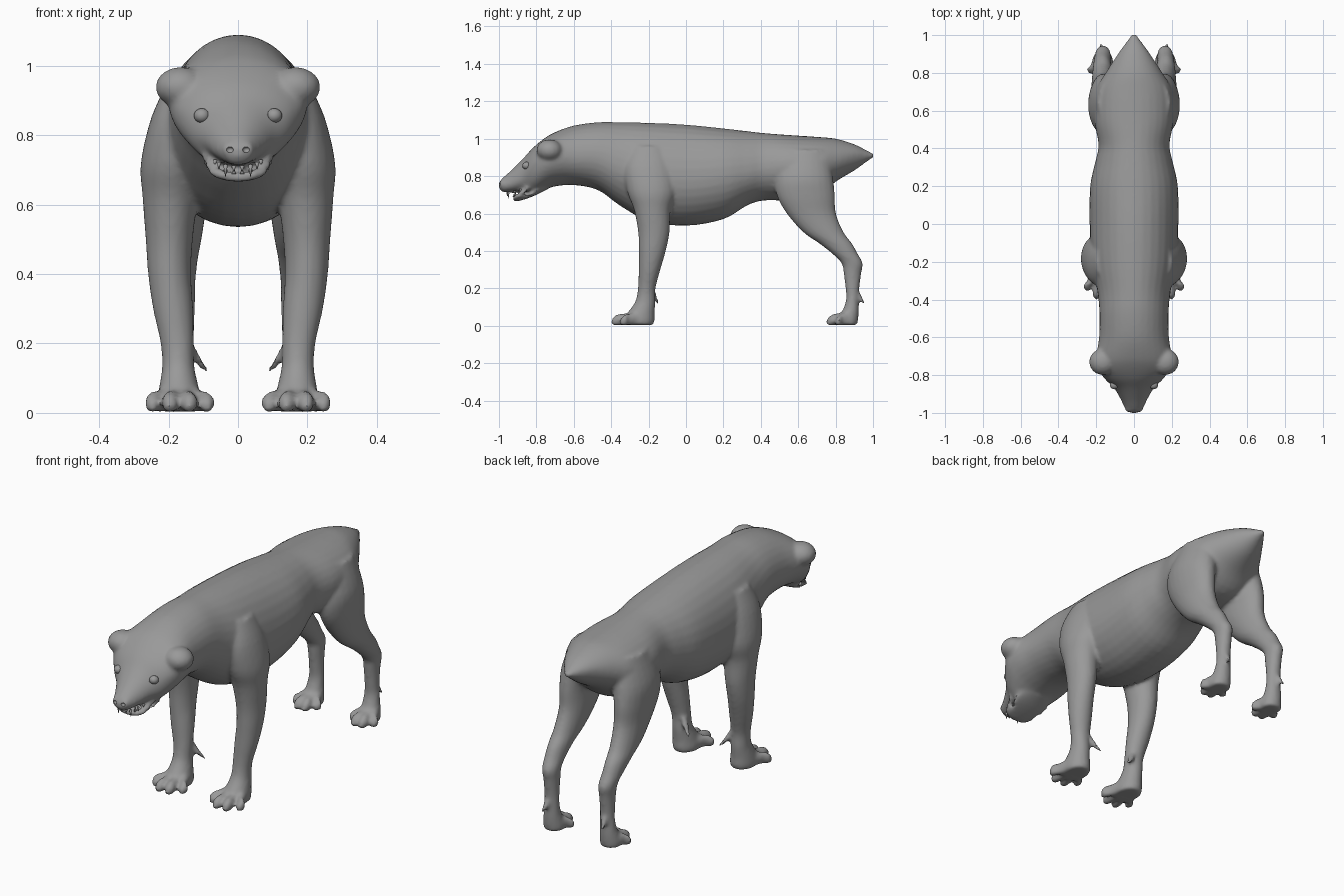
import bpy, bmesh, math
from mathutils import Matrix, Vector

cube = bpy.data.objects.get("Cube")
if cube:
    bpy.data.objects.remove(cube, do_unlink=True)

grey = bpy.data.materials.new("matte_grey")
grey.use_nodes = True
GREY = (0.32, 0.32, 0.32, 1)
grey.diffuse_color = GREY
grey.node_tree.nodes["Principled BSDF"].inputs["Base Color"].default_value = GREY
SIDES = (1, -1)


def spline(stations, steps=4):
    """Smooth curve through the stations, every value interpolated."""
    pts = [Vector(s) for s in stations]
    out = []
    for i in range(len(pts) - 1):
        a, b = pts[max(i - 1, 0)], pts[i]
        c, d = pts[i + 1], pts[min(i + 2, len(pts) - 1)]
        for k in range(steps):
            t = k / steps
            out.append(0.5 * (2 * b + (c - a) * t + (2 * a - 5 * b + 4 * c - d) * t * t
                              + (3 * b - a - 3 * c + d) * t ** 3))
    return out + [pts[-1]]


def loft(bm, rings):
    rows = [[bm.verts.new(p) for p in ring] for ring in rings]
    n = len(rows[0])
    for a, b in zip(rows, rows[1:]):
        for i in range(n):
            j = (i + 1) % n
            bm.faces.new((a[i], a[j], b[j], b[i]))
    bm.faces.new(rows[0])
    bm.faces.new(rows[-1])


def circle(n=24):
    return [(math.cos(2 * math.pi * i / n), math.sin(2 * math.pi * i / n)) for i in range(n)]


def trunk(bm, stations):
    """Stations: y, top, bottom, half width, height of the widest point."""
    loft(bm, [[(w * c, y, m + s * ((top - m) if s > 0 else (m - low))) for c, s in circle(32)]
              for y, top, low, w, m in spline(stations)])


def limb(bm, side, stations):
    """Level rings. Stations: x, y, z, x radius, y radius."""
    loft(bm, [[(side * (x + rx * c), y + ry * s, z) for c, s in circle()]
              for x, y, z, rx, ry in spline(stations)])


def toe(bm, side, stations):
    """Upright rings along y. Stations: x, y, z, x radius, z radius."""
    loft(bm, [[(side * (x + rx * c), y, max(0, z + rz * s)) for c, s in circle(16)]
              for x, y, z, rx, rz in spline(stations)])


def ball(bm, centre, radii):
    bmesh.ops.create_uvsphere(bm, u_segments=20, v_segments=14, radius=1,
                              matrix=Matrix.Translation(centre) @ Matrix.Diagonal((*radii, 1)))


def make(name, bm):
    bmesh.ops.recalc_face_normals(bm, faces=bm.faces[:])
    mesh = bpy.data.meshes.new(name)
    bm.to_mesh(mesh)
    bm.free()
    mesh.materials.append(grey)
    for p in mesh.polygons:
        p.use_smooth = True
    obj = bpy.data.objects.new(name, mesh)
    bpy.context.collection.objects.link(obj)
    return obj


# Head, neck, torso and stub tail
body_bm = bmesh.new()
trunk(body_bm, [
    (-1.0, .765, .735, .018, .75), (-.98, .79, .715, .045, .75), (-.93, .835, .715, .07, .765),
    (-.87, .895, .715, .105, .80), (-.82, .95, .70, .155, .85), (-.76, 1.0, .725, .195, .89),
    (-.70, 1.035, .745, .20, .90), (-.6, 1.07, .752, .185, .90), (-.47, 1.088, .725, .183, .9),
    (-.35, 1.088, .64, .195, .85), (-.2, 1.085, .56, .225, .8), (0, 1.075, .535, .235, .78),
    (.2, 1.055, .57, .232, .8), (.33, 1.04, .645, .205, .82), (.42, 1.03, .67, .188, .84),
    (.55, 1.02, .67, .21, .85), (.7, 1.01, .69, .205, .85), (.8, 1.0, .77, .15, .88),
    (.9, .97, .83, .085, .91), (.97, .935, .88, .035, .91), (1.005, .918, .902, .01, .91)])

# Lower jaw
trunk(body_bm, [(-.925, .688, .668, .03, .68), (-.90, .692, .666, .062, .682),
                (-.85, .70, .68, .085, .695), (-.80, .74, .70, .10, .72), (-.74, .78, .73, .08, .76)])

for side in SIDES:
    # Raised lip of the jaw
    toe(body_bm, side, [(.02, -.925, .682, .03, .014), (.058, -.905, .69, .02, .014),
                        (.08, -.87, .715, .015, .015), (.095, -.835, .752, .015, .016),
                        (.10, -.80, .775, .015, .015)])
    # Ears and nose lobes
    ball(body_bm, (side * .165, -.73, .938), (.073, .07, .058))
    ball(body_bm, (side * .024, -.977, .757), (.024, .022, .026))

    # Front leg
    limb(body_bm, side, [
        (.15, -.2, .96, .05, .09), (.175, -.2, .85, .075, .13), (.19, -.185, .72, .09, .13),
        (.195, -.18, .62, .08, .098), (.198, -.172, .5, .068, .084), (.197, -.18, .4, .062, .072),
        (.187, -.195, .3, .058, .058), (.175, -.21, .2, .048, .047), (.172, -.217, .13, .047, .054),
        (.17, -.24, .07, .058, .072), (.168, -.25, .03, .064, .082), (.168, -.25, .004, .06, .075)])
    # Hind leg
    limb(body_bm, side, [
        (.12, .64, .94, .07, .12), (.148, .63, .8, .09, .155), (.16, .64, .7, .08, .156),
        (.16, .67, .6, .07, .132), (.165, .735, .5, .06, .108), (.168, .8, .44, .052, .088),
        (.168, .85, .385, .046, .068), (.165, .888, .335, .042, .057), (.163, .89, .28, .038, .047),
        (.163, .89, .2, .036, .037), (.163, .89, .14, .038, .034), (.165, .88, .08, .045, .044),
        (.166, .86, .03, .055, .06), (.166, .86, .004, .052, .055)])

    # Spreading toes on both paws
    for start, tip, middle, spread in ((-.25, -.4, .168, .078), (.865, .75, .167, .06)):
        for f in (-1, -.36, .36, 1):
            reach = tip + .045 * (abs(f) > .5)
            x0, x1 = middle + .5 * spread * f, middle + spread * f
            mid = (start + reach) / 2
            toe(body_bm, side, [
                (x0, start, .04, .024, .035), (.5 * (x0 + x1), mid, .035, .023, .032),
                (x1, reach + .03, .03, .024, .03), (x1, reach + .008, .022, .016, .02),
                (x1, reach, .018, .006, .008)])

    # Dewclaws
    limb(body_bm, side, [(.145, -.185, .2, .016, .018), (.122, -.172, .16, .015, .016),
                         (.10, -.157, .13, .011, .012), (.082, -.145, .112, .005, .005)])
    limb(body_bm, side, [(.165, .905, .2, .014, .014), (.168, .925, .16, .015, .014),
                         (.172, .94, .135, .011, .012), (.175, .955, .115, .006, .006)])

body = make("body", body_bm)

# Eye sockets and nostrils cut out of the fused skin
cut_bm = bmesh.new()
for side in SIDES:
    ball(cut_bm, (side * .115, -.87, .862), (.03, .03, .026))
    ball(cut_bm, (side * .024, -.999, .758), (.011, .012, .009))
cutter = make("socket_cutter", cut_bm)
cutter.hide_render = True

remesh = body.modifiers.new("fuse", 'REMESH')
remesh.mode = 'VOXEL'
remesh.voxel_size = 0.01
remesh.use_smooth_shade = True
soften = body.modifiers.new("soften", 'SMOOTH')
soften.factor = 0.5
soften.iterations = 5
cut = body.modifiers.new("sockets", 'BOOLEAN')
cut.operation = 'DIFFERENCE'
cut.object = cutter

bpy.ops.object.select_all(action='DESELECT')
body.select_set(True)
bpy.context.view_layer.objects.active = body
bpy.ops.object.convert(target='MESH')
bpy.data.objects.remove(cutter, do_unlink=True)
bpy.ops.object.shade_smooth_by_angle(angle=math.radians(50))

# Eyes
for side, label in zip(SIDES, ("left", "right")):
    eye_bm = bmesh.new()
    ball(eye_bm, (side * .104, -.852, .856), (.023, .023, .021))
    make(label + "_eye", eye_bm)

# Teeth: upper and lower rows of small cones
teeth_bm = bmesh.new()
for side in SIDES:
    for x, y, z, length in ((.012, -.955, .712, -.018), (.036, -.95, .715, -.034),
                            (.055, -.915, .722, -.02), (.066, -.885, .73, -.02),
                            (.012, -.92, .688, .016), (.036, -.912, .692, .032),
                            (.06, -.885, .70, .02), (.072, -.86, .715, .018)):
        bmesh.ops.create_cone(teeth_bm, cap_ends=True, segments=10, radius1=.007, radius2=.001,
                              depth=abs(length),
                              matrix=Matrix.Translation((side * x, y, z + length / 2))
                              @ Matrix.Rotation(0 if length > 0 else math.pi, 4, 'X'))
make("teeth", teeth_bm)
